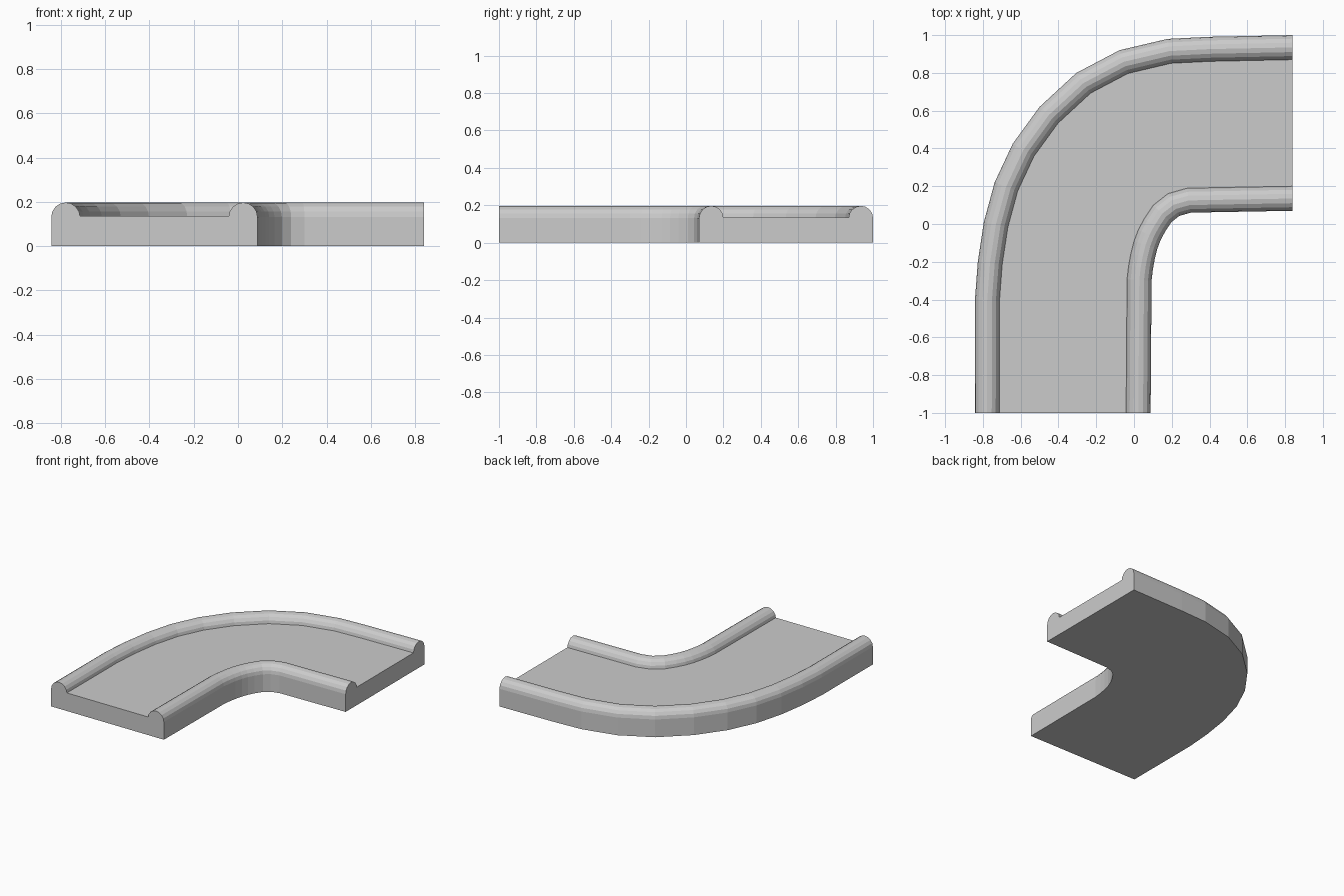
import bpy, bmesh, math
from mathutils import Vector

if "Cube" in bpy.data.objects:
    bpy.data.objects.remove(bpy.data.objects["Cube"])

RIM = 0.13      # rim width
FLOOR = 0.135   # height of the channel floor
R = RIM / 2

# Plan curves of the two side walls, paired station by station
outer = [(-.843, -1), (-.842, -.4), (-.827, -.2), (-.795, .01), (-.738, .22),
         (-.642, .425), (-.50, .62), (-.305, .80), (-.077, .92), (.178, .98),
         (.40, .991), (.84, 1)]
inner = [(.088, -1), (.093, -.3), (.1, -.24), (.11, -.185), (.124, -.13),
         (.141, -.085), (.165, -.04), (.198, .01), (.24, .043), (.30, .06),
         (.45, .063), (.84, .07)]


def frames(path, side):
    """Points with mitred normals pointing towards the channel."""
    pts = [Vector(p) for p in path]
    result = []
    for i, p in enumerate(pts):
        if i == 0:
            t, scale = Vector((0, 1)), 1
        elif i == len(pts) - 1:
            t, scale = Vector((1, 0)), 1
        else:
            a = (p - pts[i - 1]).normalized()
            b = (pts[i + 1] - p).normalized()
            t = (a + b).normalized()
            scale = 1 / t.dot(a)
        result.append((p, Vector((t.y, -t.x)) * side * scale))
    return result


# Wall and half-round rim profile: (offset towards channel, height)
N = 8
arc = [(R - R * math.cos(math.pi * k / N), 0.132 + R * math.sin(math.pi * k / N))
       for k in range(N)]
profile = [(0, 0)] + arc + [(RIM, FLOOR)]

# Sweep both rims and join them with floor and underside
bm = bmesh.new()
rings = []
for (po, no), (pi, ni) in zip(frames(outer, 1), frames(inner, -1)):
    left = [bm.verts.new((*(po + no * d), z)) for d, z in profile]
    right = [bm.verts.new((*(pi + ni * d), z)) for d, z in reversed(profile)]
    rings.append(left + right)
n = len(rings[0])
for a, b in zip(rings, rings[1:]):
    for k in range(n):
        j = (k + 1) % n
        bm.faces.new((a[k], a[j], b[j], b[k]))
# End caps
bm.faces.new(rings[0])
bm.faces.new(rings[-1][::-1])
bmesh.ops.recalc_face_normals(bm, faces=bm.faces[:])

mesh = bpy.data.meshes.new("curved_channel")
bm.to_mesh(mesh)
bm.free()
obj = bpy.data.objects.new("curved_channel", mesh)
bpy.context.collection.objects.link(obj)
